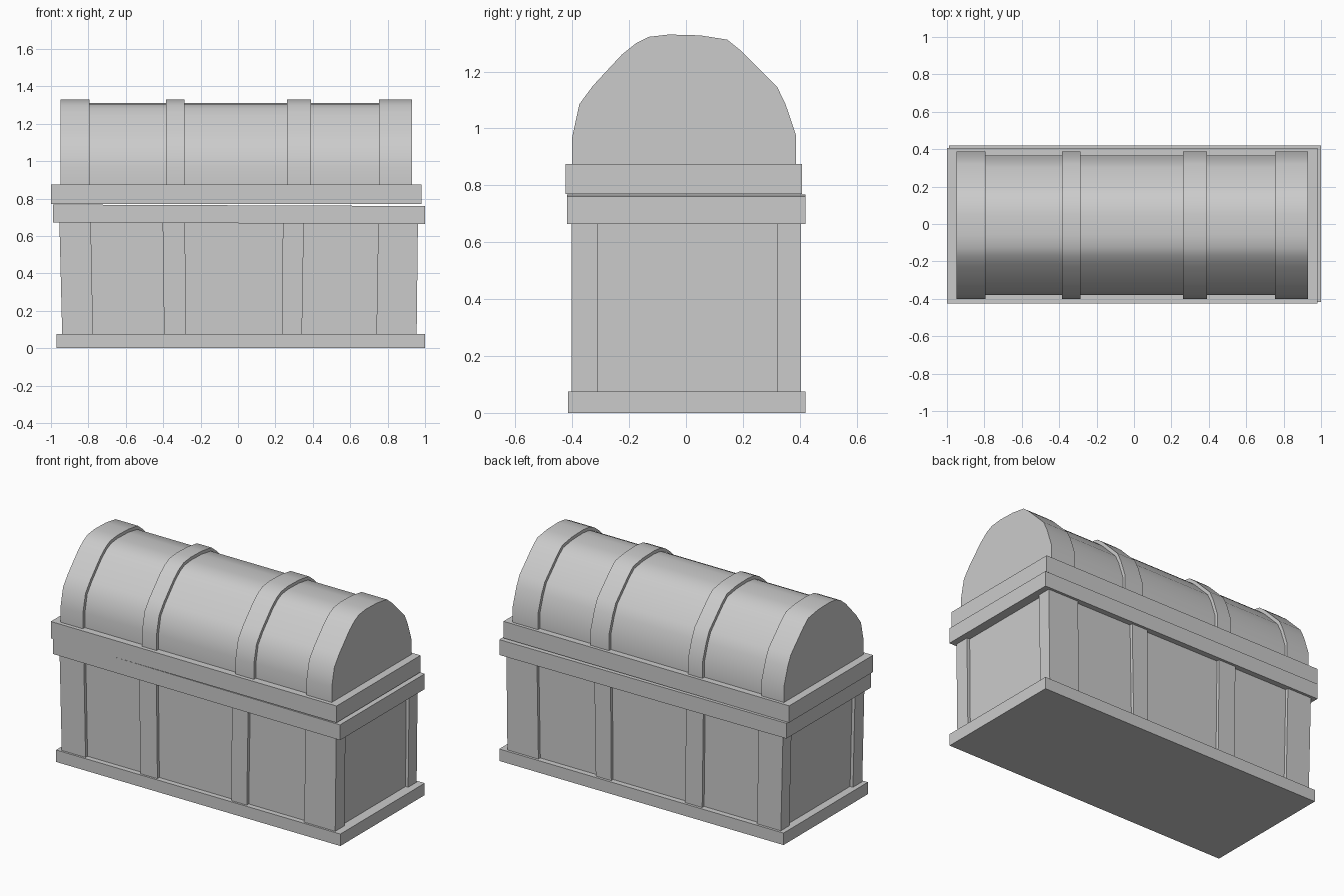
import bpy, bmesh, math

if "Cube" in bpy.data.objects:
    bpy.data.objects.remove(bpy.data.objects["Cube"])


def finish(bm, name, smooth=False):
    bmesh.ops.recalc_face_normals(bm, faces=bm.faces)
    me = bpy.data.meshes.new(name)
    bm.to_mesh(me)
    bm.free()
    if smooth:
        me.shade_smooth()
        me.set_sharp_from_angle(angle=math.radians(30))
    ob = bpy.data.objects.new(name, me)
    bpy.context.collection.objects.link(ob)
    return ob


def block(name, x, y, z, top_x=None, tilt=0.0):
    """Box from ranges; top_x gives a different x range at the top, tilt drops the +x end."""
    bm = bmesh.new()
    bmesh.ops.create_cube(bm, size=1)
    for v in bm.verts:
        i, j, k = (int(c > 0) for c in v.co)
        xr = top_x if (top_x and k) else x
        v.co = (xr[i], y[j], z[k] - tilt * i)
    return finish(bm, name)


def prism(name, outline, x0, x1):
    """Extrude a closed (y, z) outline along x."""
    bm = bmesh.new()
    face = bm.faces.new([bm.verts.new((x0, y, z)) for y, z in outline])
    new = bmesh.ops.extrude_face_region(bm, geom=[face])["geom"]
    moved = [g for g in new if isinstance(g, bmesh.types.BMVert)]
    bmesh.ops.translate(bm, vec=(x1 - x0, 0, 0), verts=moved)
    return finish(bm, name, smooth=True)


# Base plinth and the two rims
block("base_plinth", (-0.97, 1.0), (-0.415, 0.42), (0, 0.075))
block("body_rim", (-0.99, 1.0), (-0.418, 0.42), (0.672, 0.768), tilt=0.008)
block("lid_rim", (-1.0, 0.98), (-0.424, 0.407), (0.77, 0.875))

# Body panels, inset behind the straps
BZ = (0.07, 0.675)
block("body_panels", (-0.92, 0.937), (-0.382, 0.385), BZ, top_x=(-0.935, 0.942))

# Corner posts and flat straps on front and back
for side, post_y, strap_y in (("front", (-0.402, -0.31), (-0.402, -0.37)),
                              ("back", (0.32, 0.404), (0.37, 0.404))):
    block(f"{side}_left_post", (-0.94, -0.775), post_y, BZ, top_x=(-0.955, -0.787))
    block(f"{side}_right_post", (0.74, 0.955), post_y, BZ, top_x=(0.75, 0.962))
    block(f"{side}_left_strap", (-0.395, -0.277), strap_y, BZ, top_x=(-0.403, -0.284))
    block(f"{side}_right_strap", (0.235, 0.342), strap_y, BZ, top_x=(0.24, 0.352))

# Domed lid cross-section (y, z)
OUTER = [(-0.4, 0.87), (-0.4, 0.97), (-0.375, 1.085), (-0.327, 1.15), (-0.225, 1.26),
         (-0.175, 1.3), (-0.13, 1.322), (-0.06, 1.33), (0.05, 1.327), (0.145, 1.312),
         (0.195, 1.272), (0.32, 1.147), (0.35, 1.085), (0.387, 0.975), (0.387, 0.87)]
INNER = [((y + 0.006) * 0.95 - 0.006, 0.87 + (z - 0.87) * 0.957) for y, z in OUTER]
prism("lid_barrel", INNER, -0.93, 0.91)

# Lid bands: solid end caps, thin arches between
prism("lid_left_cap", OUTER, -0.95, -0.795)
prism("lid_right_cap", OUTER, 0.755, 0.93)
ARCH = OUTER + [(y * 0.97, z - 0.01 * (z > 0.9)) for y, z in reversed(INNER)]
prism("lid_left_band", ARCH, -0.385, -0.285)
prism("lid_right_band", ARCH, 0.263, 0.39)
